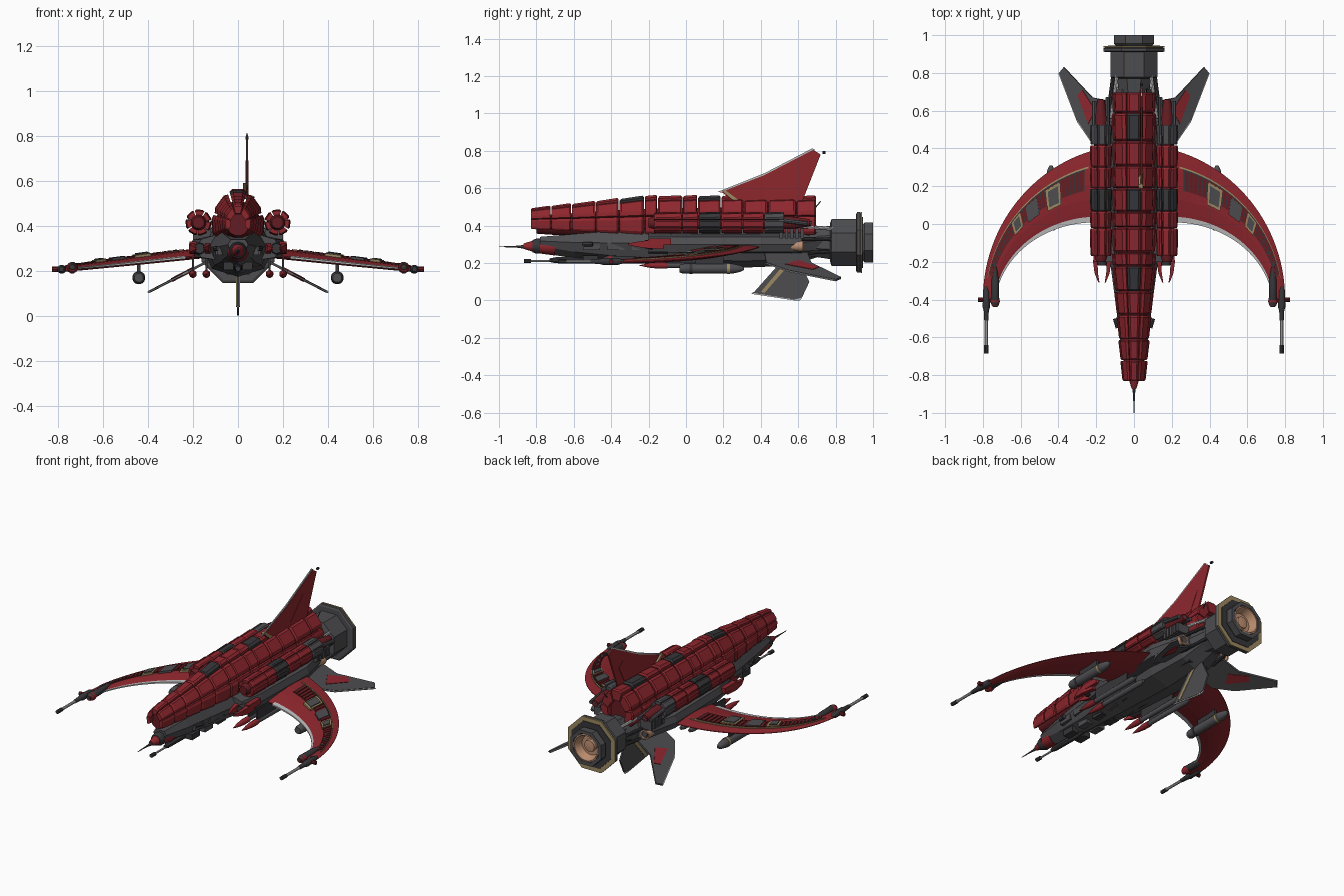
import bpy, bmesh
from math import sin, cos, pi, radians
from mathutils import Vector

if "Cube" in bpy.data.objects:
    bpy.data.objects.remove(bpy.data.objects["Cube"])

def mat(name, c):
    m = bpy.data.materials.new(name)
    m.diffuse_color = (*c, 1)
    m.use_nodes = True
    m.node_tree.nodes["Principled BSDF"].inputs["Base Color"].default_value = m.diffuse_color
    return m
RED = mat("red", (.27, .02, .027)); DRED = mat("dark_red", (.13, .012, .016))
GREY = mat("grey", (.075, .075, .082)); DARK = mat("dark", (.038, .038, .042))
SILVER = mat("silver", (.5, .5, .5)); GOLD = mat("gold", (.33, .25, .12)); COPPER = mat("copper", (.5, .27, .16))

def loft(name, rings, m, mirror=False, smooth=False):
    """Join equal-sized closed rings of points and cap both ends."""
    bm = bmesh.new()
    R = [[bm.verts.new(p) for p in r] for r in rings]
    n = len(R[0])
    for a, b in zip(R, R[1:]):
        for i in range(n):
            bm.faces.new((a[i], a[(i+1) % n], b[(i+1) % n], b[i]))
    bm.faces.new(R[0]); bm.faces.new(R[-1])
    bmesh.ops.recalc_face_normals(bm, faces=bm.faces)
    me = bpy.data.meshes.new(name); bm.to_mesh(me); bm.free()
    me.materials.append(m)
    o = bpy.data.objects.new(name, me)
    bpy.context.collection.objects.link(o)
    if mirror:
        o.modifiers.new("mirror", 'MIRROR')
    if smooth:
        bpy.context.view_layer.objects.active = o
        o.select_set(True)
        bpy.ops.object.shade_smooth_by_angle(angle=radians(40))
        o.select_set(False)
    return o

def lathe(name, prof, m, x=0, z=0, n=12, mirror=False, smooth=True):
    """Turn (y, radius) pairs about an axis running along y."""
    return loft(name, [[(x + r*cos(2*pi*(i+.5)/n), y, z + r*sin(2*pi*(i+.5)/n)) for i in range(n)]
                       for y, r in prof], m, mirror, smooth)

def rod(name, a, b, r, m, mirror=False, n=8, r2=None):
    a, b = Vector(a), Vector(b)
    d = (b-a).normalized()
    u = d.orthogonal().normalized(); v = d.cross(u)
    return loft(name, [[p + q*(u*cos(2*pi*i/n) + v*sin(2*pi*i/n)) for i in range(n)]
                       for p, q in ((a, r), (b, r if r2 is None else r2))], m, mirror, True)

def box(name, x0, x1, y0, y1, z0, z1, m, mirror=False):
    return loft(name, [[(x0, y, z0), (x1, y, z0), (x1, y, z1), (x0, y, z1)] for y in (y0, y1)], m, mirror)

def slab(name, pts, offset, m, mirror=False):
    """Flat polygon thickened both ways along the offset vector."""
    o = Vector(offset)
    return loft(name, [[Vector(p)-o for p in pts], [Vector(p)+o for p in pts]], m, mirror)

# Main grey hull: faceted V-bottomed sections
hull = [(-.78, .045, .255, .34), (-.6, .075, .225, .355), (-.4, .1, .205, .37), (-.1, .14, .19, .38),
        (.3, .155, .175, .39), (.55, .13, .185, .38), (.75, .08, .245, .36)]
loft("hull", [[(0, y, b), (w*.75, y, b+.035), (w, y, (b+t)/2+.02), (w*.7, y, t),
               (-w*.7, y, t), (-w, y, (b+t)/2+.02), (-w*.75, y, b+.035)] for y, w, b, t in hull], GREY)
for k in range(9):
    y = -.55 + k*.13
    box("hull_side_panel", .06+.004*k, .09+min(k, 5)*.009, y, y+.09, .27, .30+.01*(k % 3), GREY, True)
    box("belly_panel", .02, .065, y, y+.08, .205, .24, GREY if k % 2 else DARK, True)
rod("hull_side_pod", (.085, -.55, .3), (.1, -.5, .3), .012, DARK, True)

# Nose cone, probe and chin gun
lathe("nose_cone", [(-.7, .05), (-.79, .038), (-.87, .014)], RED, z=.29, n=10)
lathe("nose_collar", [(-.82, .033), (-.80, .04), (-.78, .04)], DARK, z=.29, n=10)
lathe("nose_probe", [(-.86, .012), (-.9, .006), (-1, .0015)], GREY, z=.287, n=8)
lathe("chin_gun_barrel", [(-.84, .006), (-.5, .006)], SILVER, z=.21, n=8)
lathe("chin_gun_muzzle", [(-.865, .012), (-.83, .012)], DARK, z=.21, n=8)
lathe("chin_gun_body", [(-.73, .01), (-.7, .017), (-.5, .02), (-.45, .01)], DARK, z=.215, n=8)

def petal(name, cx, cz, y0, y1, r0, r1, a0, a1, sx, m, mirror):
    """One armour plate of a segmented bundle: a chamfered arc wedge."""
    rings = []
    for t, k in ((0, .93), (.07, 1), (.93, 1), (1, .94)):
        y, r = y0+(y1-y0)*t, r0+(r1-r0)*t
        prof = [(a0, .55), (a0, .95*k), (a0*.8+a1*.2, k), (a0*.2+a1*.8, k), (a1, .95*k), (a1, .55)]
        rings.append([(cx + sx*q*r*cos(radians(a)), y, cz + q*r*sin(radians(a))) for a, q in prof])
    loft(name, rings, m, mirror)

# Central armoured back: rows of plates with a raised ridge row
ys = [-.83, -.72, -.61, -.48, -.355, -.22, -.15, -.015, .065, .19, .31, .44, .59, .7]
def back_r(y):
    return min(.143, .078 + (y+.83)*.105)
for i, (a, b) in enumerate(zip(ys, ys[1:])):
    dark = i in (4, 8, 11)
    for p, q, f, side_plate in ((-27, 14, 1, True), (18, 66, .97, True), (71, 109, 1.03, False)):
        f *= 1 + .015*(i % 2)
        petal("back_plate" if side_plate else "ridge_plate", 0, .415, a, b-.005, back_r(a)*f*.98, back_r(b)*f*1.02,
              p, q, .8, DARK if dark and not side_plate else RED, side_plate)
lathe("back_core", [(-.8, .05), (-.3, .085), (.66, .105)], DRED, z=.405, n=12)

# Side bundles with dark collars
segs = [(-.17, -.02, RED), (-.02, .07, RED), (.07, .19, DARK), (.19, .305, RED), (.305, .42, RED), (.42, .53, GREY)]
for a, b, m in segs:
    for j in range(7):
        petal("side_plate", .175, .415, a, b-.005, .056, .059, j*360/7-30, j*360/7+15, 1, m, True)
lathe("side_core", [(-.2, .026), (-.17, .035), (.56, .035), (.66, .02)], DRED, x=.175, z=.415, mirror=True)
for k in range(5):
    box("rear_rack", .12, .2, .5+k*.028, .518+k*.028, .33, .385, GREY, True)
for k in range(3):
    rod("rear_pipe", (.14+.035*k, .5, .43), (.14+.035*k, .67-.01*k, .41), .012, GREY, True)

# Side intakes with red prongs
loft("intake", [[(.10, y, .25), (w, y, .26), (w+.015, y, .3), (w, y, .34), (.10, y, .36)]
                for y, w in ((-.2, .165), (-.05, .19), (.4, .2), (.62, .15))], GREY, True)
for x, bend in ((.138, .016), (.2, -.016)):
    loft("intake_prong", [[(x+bend*k-h, y, .3-g), (x+bend*k+h, y, .3-g), (x+bend*k+h, y, .3+g), (x+bend*k-h, y, .3+g)]
         for y, k, h, g in ((-.12, .3, .012, .025), (-.2, -.3, .012, .022), (-.26, 0, .009, .014), (-.31, .9, .003, .004))],
         RED, True)
box("intake_cheek", .185, .215, -.2, -.08, .295, .33, RED, True)
lathe("intake_mouth", [(-.22, .022), (-.18, .03)], DARK, x=.17, z=.3, mirror=True)

# Belly missiles
for x in (.14, .2):
    lathe("missile", [(-.2, .012), (.22, .017), (.25, .01)], GREY, x=x, z=.187, mirror=True)
    lathe("missile_tip", [(-.25, .001), (-.2, .012), (-.15, .0175), (-.1, .0175)], RED, x=x, z=.187, mirror=True)
    box("missile_pylon", x-.005, x+.005, -.1, .18, .19, .26, DARK, True)

# Crescent wings: space between two ellipses, drooping outwards
def wing(t, u, h=0):
    a, b = radians(79*(1-t)), radians(92-89*t)
    o = Vector((.8*cos(a), -.4+.82*sin(a)))
    i = Vector((.2+.54*cos(b), -.45+.47*sin(b)))
    p = o.lerp(i, u)
    return Vector((p.x, p.y, .275 - .118*(p.x-.2) + .012*(1-t)*(1-2*u) + h))
def half(t, u):
    return (.022-.012*t)*max(.12, 1-abs(2*u-1)**2.2)
us = (0, .12, .3, .5, .7, .88, 1)
loft("wing", [[wing(t, u, half(t, u)) for u in us] + [wing(t, u, -half(t, u)) for u in reversed(us)]
              for t in [k/28 for k in range(29)]], RED, True)
def patch(name, t0, t1, u0, u1, h, m, n=1, both=False):
    rings = []
    for k in range(n+1):
        t = t0+(t1-t0)*k/n
        lo = [-half(t, u)-h for u in (u1, u0)] if both else [half(t, u)-.006 for u in (u1, u0)]
        rings.append([wing(t, u0, half(t, u0)+h), wing(t, u1, half(t, u1)+h), wing(t, u1, lo[0]), wing(t, u0, lo[1])])
    loft(name, rings, m, True)
patch("wing_leading_edge", .06, 1, .95, 1.03, .002, SILVER, 26, True)
patch("wing_rib_bed", .1, .86, .24, .56, .002, DARK, 22)
patch("wing_gold_line", .08, .88, .215, .24, .005, GOLD, 24)
for k in range(30):
    t = .11+.025*k
    patch("wing_rib", t, t+.019, .26, .56, .007, DRED)
for t, w, u0, u1 in ((.24, .085, .28, .66), (.5, .07, .26, .6)):
    patch("wing_panel_frame", t, t+w, u0, u1, .011, GOLD, 2)
    patch("wing_panel", t+.012, t+w-.012, u0+.05, u1-.05, .015, GREY, 2)
patch("wing_hatch", .38, .46, .28, .62, .011, GREY, 2)
for t in (.65, .72, .79):
    p = wing(t, .45, .01)
    rod("wing_port", p, p + Vector((0, 0, .01)), .012, DARK, True)

# Wing tip pods and guns
lathe("tip_pod", [(-.44, .012), (-.42, .022), (-.3, .02), (-.2, .006)], DARK, x=.735, z=.218, mirror=True)
lathe("tip_cap", [(-.435, .018), (-.41, .026), (-.38, .02)], RED, x=.735, z=.215, mirror=True)
lathe("tip_gun_body", [(-.51, .011), (-.46, .014), (-.44, .02), (-.36, .018), (-.33, .008)], DARK, x=.782, z=.208, mirror=True)
lathe("tip_gun_barrel", [(-.66, .009), (-.48, .009)], SILVER, x=.782, z=.208, n=8, mirror=True)
lathe("tip_gun_muzzle", [(-.685, .012), (-.64, .012)], DARK, x=.782, z=.208, n=8, mirror=True)
rod("tip_bracket", (.72, -.4, .21), (.825, -.4, .207), .012, DRED, True)

# Under-wing tanks
lathe("tank", [(-.035, .02), (-.02, .026), (.0, .027), (.25, .027), (.29, .018), (.31, .008)], GREY, x=.44, z=.17, n=16, mirror=True)
for y in (.02, .22):
    lathe("tank_band", [(y, .029), (y+.015, .029)], GOLD if y > .1 else DARK, x=.44, z=.17, n=16, mirror=True)
box("tank_pylon", .433, .447, .05, .2, .18, .25, DARK, True)

# Tail fin, set slightly off centre
def side(pts, x): return [(x, y, z) for y, z in pts]
slab("tail_fin", side([(.19, .58), (.42, .67), (.68, .805), (.72, .78), (.61, .5), (.3, .5)], .04), (.005, 0, 0), RED)
slab("tail_fin_edge", side([(.17, .58), (.42, .68), (.675, .813), (.69, .805), (.43, .667), (.2, .575)], .04), (.003, 0, 0), SILVER)
slab("tail_rudder_panel", side([(.46, .56), (.58, .69), (.62, .66), (.55, .53)], .04), (.007, 0, 0), RED)
slab("tail_gold_band", side([(.19, .59), (.21, .59), (.29, .53), (.27, .52)], .035), (.012, 0, 0), GOLD)
rod("tail_beacon", (.04, .73, .79), (.04, .745, .79), .008, DARK)
rod("aerial", (.06, .67, .47), (.07, .72, .53), .003, DARK)

# Ventral fin
slab("ventral_fin", side([(.36, .04), (.52, .22), (.6, .22), (.66, .1), (.62, .015), (.58, .005)], 0), (.005, 0, 0), GREY)
slab("ventral_fin_edge", side([(.36, .045), (.58, .012), (.62, .014), (.61, .0), (.58, .0), (.35, .035)], 0), (.003, 0, 0), SILVER)
slab("ventral_gold_band", side([(.4, .045), (.42, .04), (.55, .19), (.53, .2)], 0), (.008, 0, 0), GOLD)

# Rear lower tailplanes
def tail(pts): return [(x, y, .245-.52*(x-.13)) for x, y in pts]
up = (.0025, 0, .005)
slab("tailplane", tail([(.12, .42), (.22, .43), (.3, .55), (.395, .8), (.37, .83), (.22, .67), (.12, .65)]), up, GREY, True)
slab("tailplane_edge", tail([(.22, .425), (.3, .54), (.4, .8), (.392, .8), (.293, .553)]), (.0015, 0, .003), SILVER, True)
slab("tailplane_panel", tail([(.2, .6), (.24, .53), (.295, .68), (.27, .71)]), (.004, 0, .008), RED, True)

# Octagonal main engine
E = dict(z=.31, n=8, smooth=False)
lathe("engine_neck", [(.58, .07), (.7, .085), (.79, .1)], GREY, **E)
lathe("engine_body", [(.77, .11), (.778, .135), (.915, .135), (.92, .12)], GREY, **E)
lathe("engine_flange", [(.91, .165), (.915, .175), (.93, .175), (.935, .16)], GREY, **E)
lathe("engine_gold_ring", [(.934, .176), (.942, .176), (.942, .145)], GOLD, **E)
lathe("engine_backplate", [(.93, .15), (.945, .148)], DARK, **E)
lathe("nozzle", [(.94, .1), (.955, .115), (1, .115), (1, .092), (.945, .075)], GREY, **E)
lathe("nozzle_liner", [(.93, .06), (.998, .086), (.999, .078), (.95, .06)], COPPER, z=.31, n=24)
lathe("nozzle_core", [(.94, .04), (.965, .035), (.968, .015)], COPPER, z=.31, n=16)
for x, z in ((.1, .40), (.12, .33), (.1, .25)):
    rod("engine_strut", (x+.02, .56, z), (x-.01, .79, .31+(z-.31)*.8), .01, SILVER if z > .35 else DARK, True)
lathe("booster", [(.55, .022), (.6, .028), (.625, .03), (.625, .024), (.6, .015)], COPPER, x=.15, z=.29, mirror=True)
